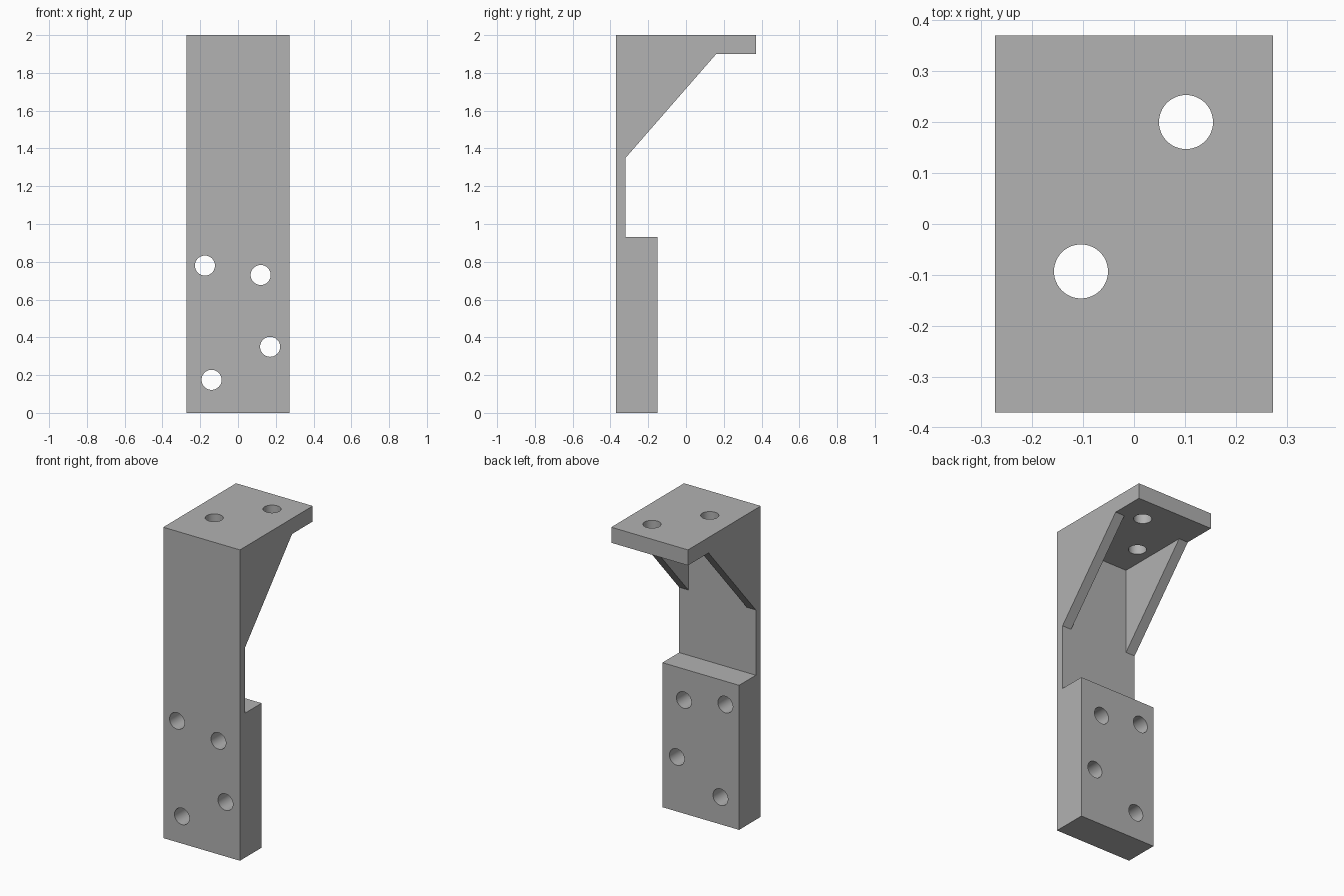
import bpy, bmesh
from math import radians
from mathutils import Matrix, Vector

cube = bpy.data.objects.get("Cube")
if cube:
    bpy.data.objects.remove(cube, do_unlink=True)

HALF_W, FRONT, BACK = 0.273, -0.37, 0.37
WEB, PAD = -0.32, -0.15                    # rear faces of the web and the pad
PAD_TOP, SHELF_BOTTOM, TOP = 0.93, 1.9, 2.0
GUSSET = 0.065

grey = bpy.data.materials.new("plain grey")
grey.use_nodes = True
grey.diffuse_color = (0.445, 0.445, 0.445, 1)
grey.node_tree.nodes["Principled BSDF"].inputs["Base Color"].default_value = grey.diffuse_color


def make_object(name, bm):
    bmesh.ops.recalc_face_normals(bm, faces=bm.faces[:])
    mesh = bpy.data.meshes.new(name)
    bm.to_mesh(mesh)
    bm.free()
    mesh.materials.append(grey)
    obj = bpy.data.objects.new(name, mesh)
    bpy.context.collection.objects.link(obj)
    return obj


def extrude_side(name, profile, x0, x1):
    """Extrude a (y, z) outline from x0 to x1."""
    bm = bmesh.new()
    face = bm.faces.new([bm.verts.new((x0, y, z)) for y, z in profile])
    out = bmesh.ops.extrude_face_region(bm, geom=[face])["geom"]
    verts = [v for v in out if isinstance(v, bmesh.types.BMVert)]
    bmesh.ops.translate(bm, verts=verts, vec=(x1 - x0, 0, 0))
    return make_object(name, bm)


# Upright web with the thick pad below and the shelf on top
body = extrude_side("bracket_body", [
    (FRONT, 0), (PAD, 0), (PAD, PAD_TOP), (WEB, PAD_TOP),
    (WEB, SHELF_BOTTOM), (BACK, SHELF_BOTTOM), (BACK, TOP), (FRONT, TOP),
], -HALF_W, HALF_W)

# Triangular gussets along both edges
outline = [(WEB, 1.35), (0.16, SHELF_BOTTOM), (WEB, SHELF_BOTTOM)]
extrude_side("right_gusset", outline, -HALF_W, GUSSET - HALF_W)
extrude_side("left_gusset", outline, HALF_W - GUSSET, HALF_W)

# Screw holes: four through the pad, two through the shelf
bm = bmesh.new()


def add_drill(centre, depth, turn):
    bmesh.ops.create_cone(
        bm, cap_ends=True, segments=48, radius1=0.053, radius2=0.053, depth=depth,
        matrix=Matrix.Translation(Vector(centre)) @ Matrix.Rotation(turn, 4, "X"))


for x, z in [(-0.175, 0.78), (0.12, 0.73), (0.17, 0.35), (-0.14, 0.175)]:
    add_drill((x, -0.26, z), 0.5, radians(90))
for x, y in [(0.102, 0.2), (-0.104, -0.093)]:
    add_drill((x, y, 1.95), 0.3, 0)
drills = make_object("hole_cutter", bm)
drills.hide_render = True

cut = body.modifiers.new("holes", "BOOLEAN")
cut.operation, cut.solver, cut.object = "DIFFERENCE", "EXACT", drills
bpy.ops.object.select_all(action="DESELECT")
body.select_set(True)
bpy.context.view_layer.objects.active = body
bpy.ops.object.modifier_apply(modifier=cut.name)
bpy.data.objects.remove(drills, do_unlink=True)
bpy.ops.object.shade_smooth_by_angle(angle=radians(30))
